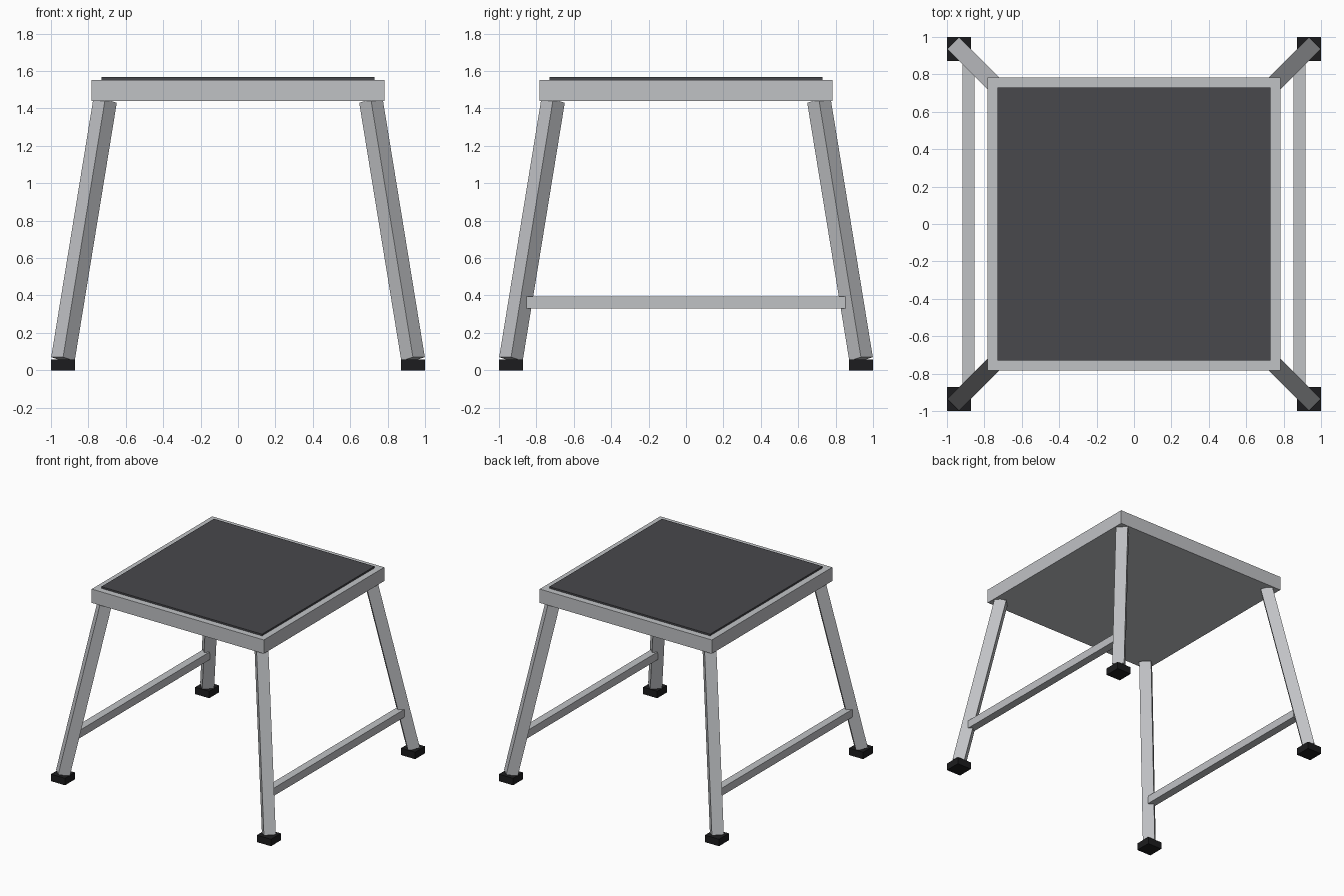
import bpy
from mathutils import Vector, Matrix

if "Cube" in bpy.data.objects:
    bpy.data.objects.remove(bpy.data.objects["Cube"])


def material(name, rgb):
    m = bpy.data.materials.new(name)
    m.diffuse_color = (*rgb, 1.0)
    m.use_nodes = True
    m.node_tree.nodes["Principled BSDF"].inputs["Base Color"].default_value = m.diffuse_color
    return m


metal = material("brushed aluminium grey", (0.53, 0.54, 0.56))
rubber = material("dark grey mat", (0.065, 0.065, 0.072))
black = material("black rubber", (0.012, 0.012, 0.013))


def box(name, size, centre, mat, rot=None):
    """Cuboid with its size baked into the mesh and an optional rotation matrix."""
    bpy.ops.mesh.primitive_cube_add(size=1)
    ob = bpy.context.object
    ob.name = name
    ob.data.transform(Matrix.Diagonal((*size, 1)))
    if rot:
        ob.data.transform(rot.to_4x4())
    ob.location = centre
    ob.data.materials.append(mat)
    return ob


# Platform and anti-slip mat
box("platform", (1.564, 1.564, 0.113), (0, 0, 1.4965), metal)
box("top_mat", (1.46, 1.46, 0.014), (0, 0, 1.56), rubber)

# Splayed legs: square tubes turned 45 degrees, leaning in along the diagonal
for side, sx in (("left", -1), ("right", 1)):
    for end, sy in (("front", -1), ("back", 1)):
        foot = Vector((sx * 0.936, sy * 0.936, 0.06))
        head = Vector((sx * 0.711, sy * 0.711, 1.44))
        up = (head - foot).normalized()
        across = Vector((-sy, sx, 0)).normalized()
        out = across.cross(up)
        rot = Matrix((out, across, up)).transposed()
        box(f"{end}_{side}_leg", (0.09, 0.09, (head - foot).length),
            (foot + head) / 2, metal, rot)
        box(f"{end}_{side}_foot", (0.128, 0.128, 0.057),
            (sx * 0.936, sy * 0.936, 0.0285), black)
    # Side stretcher rail
    box(f"{side}_rail", (0.064, 1.704, 0.064), (sx * 0.884, 0, 0.363), metal)
